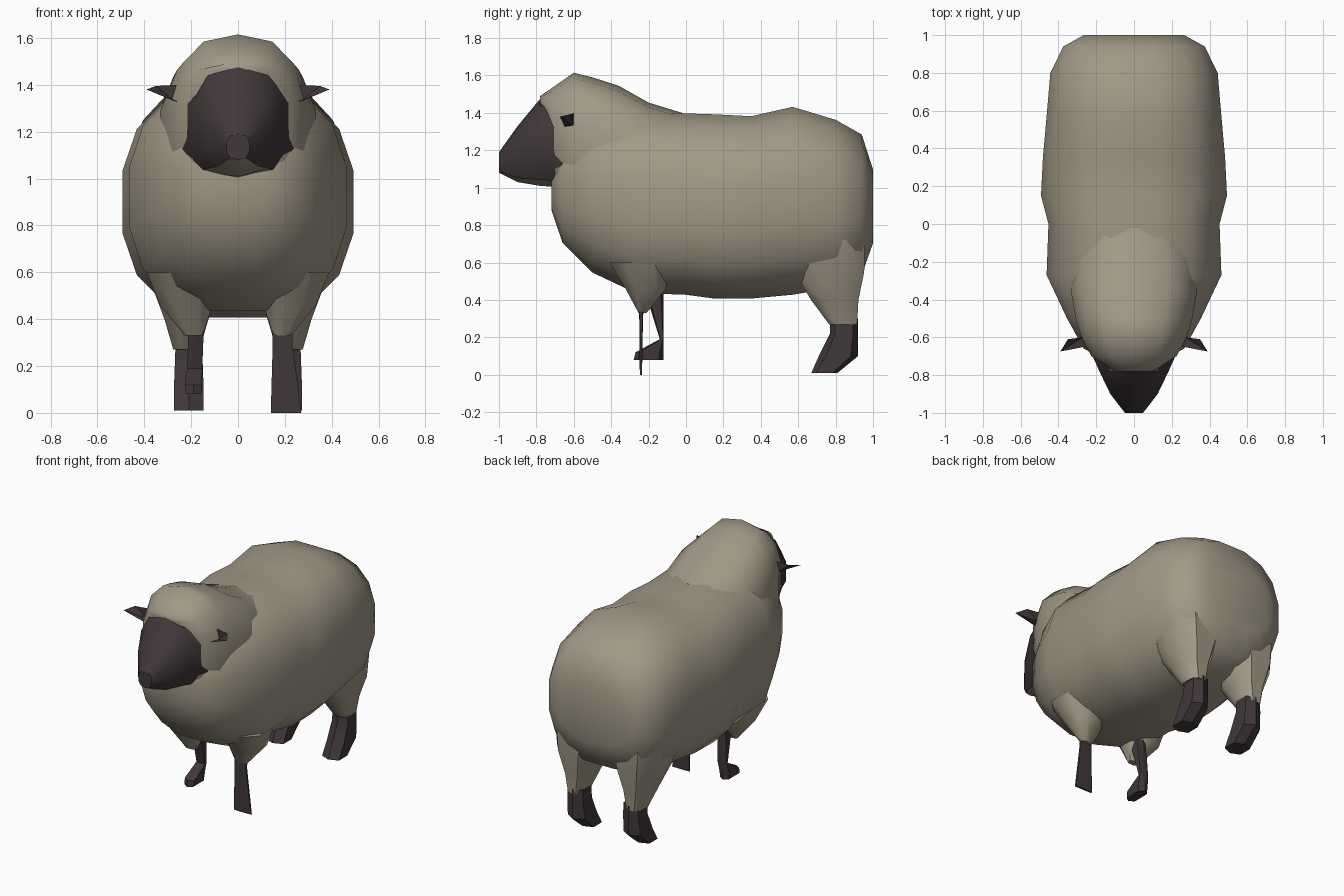
import bpy, bmesh, math
from mathutils import Vector

cube = bpy.data.objects.get("Cube")
if cube:
    bpy.data.objects.remove(cube, do_unlink=True)


def material(name, colour):
    m = bpy.data.materials.new(name)
    m.use_nodes = True
    m.diffuse_color = colour
    m.node_tree.nodes["Principled BSDF"].inputs["Base Color"].default_value = colour
    return m


wool = material("wool", (0.36, 0.32, 0.24, 1))
dark = material("dark skin", (0.052, 0.039, 0.041, 1))


def finish(name, bm, mats, rule=None, angle=45):
    bmesh.ops.recalc_face_normals(bm, faces=bm.faces)
    bm.normal_update()
    for f in bm.faces:
        f.material_index = rule(f) if rule else 0
    me = bpy.data.meshes.new(name)
    bm.to_mesh(me)
    bm.free()
    ob = bpy.data.objects.new(name, me)
    bpy.context.collection.objects.link(ob)
    for m in mats:
        me.materials.append(m)
    bpy.ops.object.select_all(action="DESELECT")
    ob.select_set(True)
    bpy.context.view_layer.objects.active = ob
    bpy.ops.object.shade_smooth_by_angle(angle=math.radians(angle))
    return ob


def loft(name, rings, mats, axis="Y", sides=14, power=2.5, rule=None, angle=45):
    """Skin superellipse rings given as (centre, half width, half height)."""
    bm = bmesh.new()
    loops = []
    for centre, a, b in rings:
        loop = []
        for i in range(sides):
            t = math.tau * (i + 0.5) / sides
            c, s = math.cos(t), math.sin(t)
            u = a * math.copysign(abs(c) ** (2 / power), c)
            v = b * math.copysign(abs(s) ** (2 / power), s)
            offset = (u, 0, v) if axis == "Y" else (u, v, 0)
            loop.append(bm.verts.new(Vector(centre) + Vector(offset)))
        loops.append(loop)
    for p, q in zip(loops, loops[1:]):
        for i in range(sides):
            j = (i + 1) % sides
            bm.faces.new((p[i], p[j], q[j], q[i]))
    bm.faces.new(loops[0])
    bm.faces.new(loops[-1])
    return finish(name, bm, mats, rule, angle)


def along_y(stations):
    """Turn (y, bottom, top, half width) into rings."""
    return [((0, y, (lo + hi) / 2), w, (hi - lo) / 2) for y, lo, hi, w in stations]


def along_z(x, stations):
    """Turn (z, front, back, x shift, half width) into rings."""
    return [((x + dx, (f + b) / 2, z), w, (b - f) / 2) for z, f, b, dx, w in stations]


# Fleece-covered trunk
loft("body", along_y([
    (-0.72, 0.88, 1.12, 0.14), (-0.66, 0.70, 1.25, 0.27), (-0.50, 0.54, 1.36, 0.36),
    (-0.27, 0.43, 1.41, 0.47), (0.0, 0.42, 1.405, 0.46), (0.15, 0.40, 1.40, 0.50),
    (0.35, 0.40, 1.39, 0.49), (0.57, 0.42, 1.44, 0.47), (0.80, 0.46, 1.37, 0.45),
    (0.94, 0.53, 1.29, 0.38), (1.0, 0.70, 1.10, 0.27)]), [wool], sides=16, angle=60)

# Woolly head and neck
loft("head_wool", along_y([
    (-0.78, 1.45, 1.49, 0.10), (-0.70, 1.00, 1.545, 0.23), (-0.60, 0.85, 1.615, 0.285),
    (-0.50, 0.80, 1.59, 0.315), (-0.36, 0.80, 1.545, 0.34), (-0.20, 0.80, 1.455, 0.34),
    (-0.02, 0.85, 1.40, 0.28)]), [wool], angle=60)

# Bare face, woolly underneath
loft("face", along_y([
    (-0.64, 1.00, 1.42, 0.255), (-0.78, 1.01, 1.475, 0.19),
    (-0.90, 1.03, 1.33, 0.13), (-1.0, 1.08, 1.19, 0.05)]),
    [dark, wool], sides=10, power=2.7, rule=lambda f: int(f.normal.z < -0.8), angle=35)

# Thin pointed ears
for side, name in ((1, "left_ear"), (-1, "right_ear")):
    bm = bmesh.new()
    outline = [(0.20, -0.66, 1.36), (0.21, -0.64, 1.31), (0.39, -0.675, 1.38),
               (0.35, -0.61, 1.395), (0.25, -0.60, 1.40)]
    rim = [bm.verts.new((side * x, y, z)) for x, y, z in outline]
    base = bm.verts.new((side * 0.27, -0.60, 1.33))
    for i, v in enumerate(rim):
        bm.faces.new((v, rim[(i + 1) % len(rim)], base))
    finish(name, bm, [dark], angle=30)

# Rear legs: woolly thigh, dark shank and hoof
for side, name in ((1, "left"), (-1, "right")):
    loft(name + "_thigh", along_z(side * 0.22, [
        (0.72, 0.50, 0.97, 0, 0.19), (0.55, 0.57, 0.965, 0, 0.16),
        (0.40, 0.66, 0.93, 0, 0.10), (0.27, 0.76, 0.92, 0, 0.06)]),
        [wool], axis="Z", sides=8)
    loft(name + "_rear_shank", along_z(side * 0.21, [
        (0.30, 0.77, 0.92, 0, 0.062), (0.22, 0.77, 0.92, 0, 0.065),
        (0.10, 0.71, 0.92, 0, 0.07), (0.01, 0.67, 0.81, 0, 0.07)]),
        [dark], axis="Z", sides=6, power=3, angle=30)
    # Woolly shoulder tapering into the foreleg
    loft(name + "_shoulder", along_z(side * 0.21, [
        (0.60, -0.42, -0.08, side * 0.02, 0.17), (0.46, -0.33, -0.10, side * 0.01, 0.12),
        (0.33, -0.255, -0.21, side * -0.02, 0.04)]),
        [wool], axis="Z", sides=8)

# Planted flat left foreleg
loft("left_foreleg", along_z(0.20, [
    (0.38, -0.25, -0.225, -0.01, 0.045), (0.30, -0.25, -0.23, -0.01, 0.045),
    (0.0, -0.247, -0.235, 0.005, 0.07)]), [dark], axis="Z", sides=6, power=4, angle=30)

# Lifted right foreleg with forward hoof
loft("right_foreleg", along_z(-0.18, [
    (0.44, -0.22, -0.12, 0.01, 0.035), (0.32, -0.18, -0.12, 0, 0.035),
    (0.19, -0.14, -0.12, -0.005, 0.035), (0.12, -0.27, -0.12, -0.01, 0.04),
    (0.08, -0.28, -0.12, -0.01, 0.035)]), [dark], axis="Z", sides=6, power=4, angle=30)
